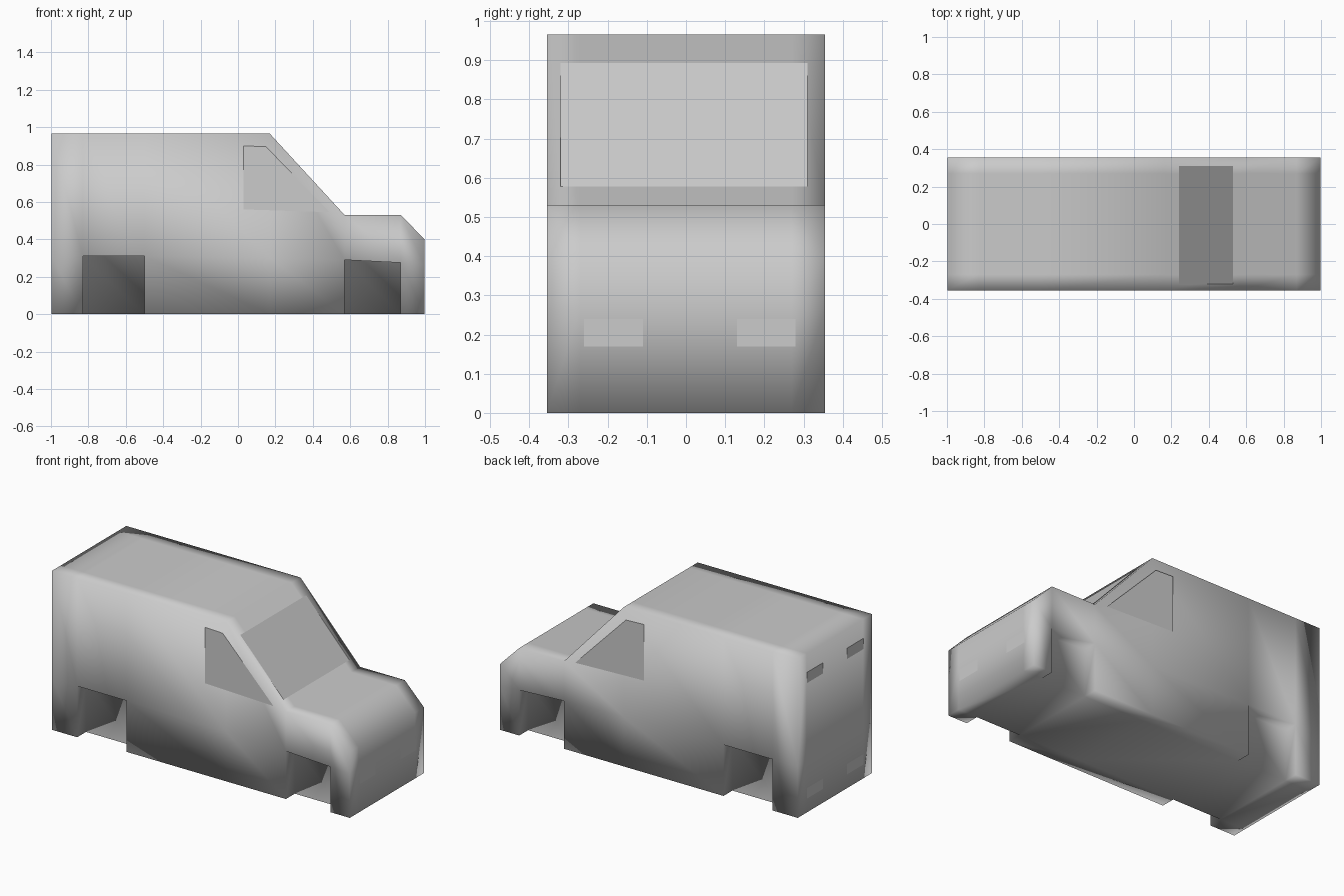
import bpy, bmesh
from mathutils import Vector

if "Cube" in bpy.data.objects:
    bpy.data.objects.remove(bpy.data.objects["Cube"])


def make_object(name, bm, smooth):
    for f in bm.faces:
        f.smooth = smooth
    mesh = bpy.data.meshes.new(name)
    bm.to_mesh(mesh)
    bm.free()
    ob = bpy.data.objects.new(name, mesh)
    bpy.context.collection.objects.link(ob)
    return ob


def panel(name, points, outward):
    """Thin flat panel facing the given direction."""
    bm = bmesh.new()
    f = bm.faces.new([bm.verts.new(p) for p in points])
    f.normal_update()
    if f.normal.dot(Vector(outward)) < 0:
        f.normal_flip()
    return make_object(name, bm, False)


# Van body: grid of cells, one column per (x, arch height, roof height) station
stations = [(-0.998, 0.31, 0.965), (-0.83, 0.31, 0.965), (-0.50, 0.31, 0.965),
            (0.17, 0.30, 0.965), (0.57, 0.29, 0.53), (0.87, 0.275, 0.53),
            (0.998, 0.265, 0.40)]
slices = [-0.355, -0.27, 0.27, 0.355]
arch_columns = (1, 4)


def filled(i, j, k):
    if not (0 <= i < 6 and 0 <= j < 3 and 0 <= k < 2):
        return False
    # wheel arches are pockets in the outer slices
    return not (i in arch_columns and j != 1 and k == 0)


bm = bmesh.new()
verts = {}


def vert(i, j, k):
    if (i, j, k) not in verts:
        x, arch, roof = stations[i]
        verts[i, j, k] = bm.verts.new((x, slices[j], (0, arch, roof)[k]))
    return verts[i, j, k]


corners = ((0, 0), (1, 0), (1, 1), (0, 1))
for i in range(6):
    for j in range(3):
        for k in range(2):
            if not filled(i, j, k):
                continue
            for axis in range(3):
                for side in (0, 1):
                    nb = [i, j, k]
                    nb[axis] += 2 * side - 1
                    if filled(*nb):
                        continue
                    quad = []
                    for a, b in corners:
                        c = [i, j, k]
                        c[axis] += side
                        c[(axis + 1) % 3] += a
                        c[(axis + 2) % 3] += b
                        quad.append(vert(*c))
                    bm.faces.new(quad if side else quad[::-1])
bmesh.ops.recalc_face_normals(bm, faces=bm.faces)
make_object("van_body", bm, True)

# Side windows
outline = [(0.03, 0.90), (0.15, 0.895), (0.49, 0.545), (0.03, 0.56)]
for side, label in ((-1, "right"), (1, "left")):
    panel("side_window_" + label, [(x, side * 0.361, z) for x, z in outline], (0, side, 0))

# Windshield, just proud of the slope
panel("windshield", [(0.24, -0.32, 0.893), (0.53, -0.32, 0.578),
                     (0.53, 0.31, 0.578), (0.24, 0.31, 0.893)], (1, 0, 1))


# Lamps on the two end faces
def lamp(name, x, y0, y1, z0, z1):
    panel(name, [(x, y0, z0), (x, y1, z0), (x, y1, z1), (x, y0, z1)], (x, 0, 0))


lamp("headlight_right", 1.0, -0.26, -0.11, 0.17, 0.24)
lamp("headlight_left", 1.0, 0.13, 0.28, 0.17, 0.24)
for s, label in ((-1, "right"), (1, "left")):
    y0, y1 = sorted((s * 0.115, s * 0.27))
    lamp("rear_window_" + label, -1.0, y0, y1, 0.785, 0.85)
    lamp("tail_light_" + label, -1.0, y0, y1, 0.085, 0.148)
